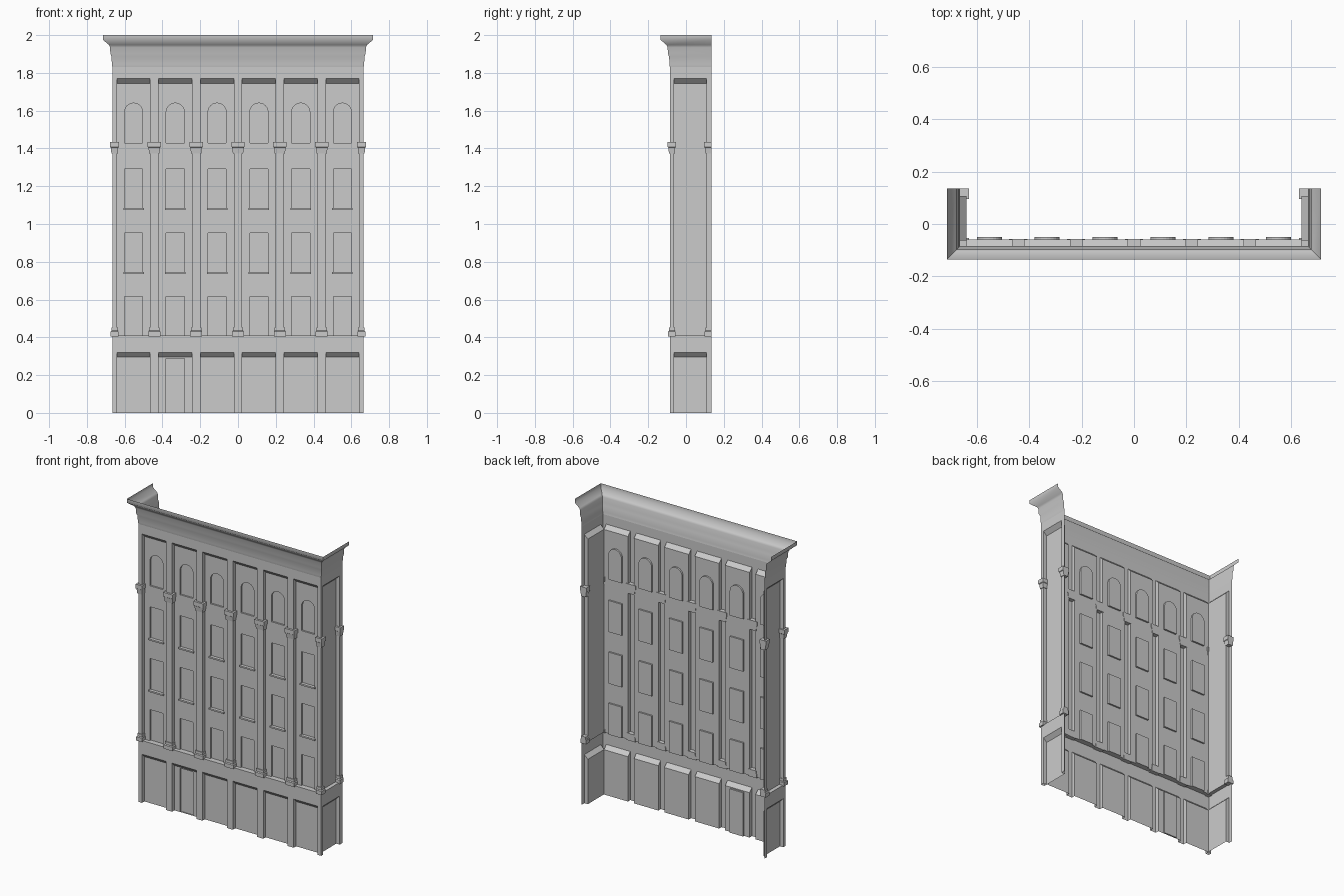
import bpy, bmesh, math
from mathutils import Vector

if "Cube" in bpy.data.objects:
    bpy.data.objects.remove(bpy.data.objects["Cube"])

X, Y, BACK = 0.665, -0.085, 0.135      # outer wall planes
D = 0.025                              # bay recess depth
WD = D + 0.011                         # window recess depth
WIN = 0.048                            # window half width
PIERS = [-0.6645 + 0.2215 * i for i in range(7)]
BAYS = [(-0.64 if i == 0 else PIERS[i] + 0.022,
         0.64 if i == 5 else PIERS[i + 1] - 0.022) for i in range(6)]


# Wall coordinates: u along the wall, v up, d inward
def front(u, v, d): return Vector((u, Y + d, v))
def right(u, v, d): return Vector((X - d, u, v))
def left(u, v, d): return Vector((-X + d, u, v))


def face(bm, pts, eye, m):
    """Polygon whose normal is turned towards the point eye."""
    f = bm.faces.new([bm.verts.new(m(*p)) for p in pts])
    f.normal_update()
    if f.normal.dot(m(*eye) - f.calc_center_median()) < 0:
        f.normal_flip()


def rect(bm, u0, u1, v0, v1, d, m):
    if v1 - v0 > 1e-5:
        face(bm, [(u0, v0, d), (u1, v0, d), (u1, v1, d), (u0, v1, d)],
             ((u0 + u1) / 2, (v0 + v1) / 2, d - 1), m)


def finish(bm, name, smooth=False):
    bmesh.ops.remove_doubles(bm, verts=bm.verts[:], dist=1e-5)
    me = bpy.data.meshes.new(name)
    bm.to_mesh(me)
    bm.free()
    ob = bpy.data.objects.new(name, me)
    bpy.context.collection.objects.link(ob)
    if smooth:
        bpy.ops.object.select_all(action='DESELECT')
        ob.select_set(True)
        bpy.context.view_layer.objects.active = ob
        bpy.ops.object.shade_smooth_by_angle(angle=math.radians(50))
    return ob


def reveal(bm, u0, u1, v0, v1, m, floor):
    """Side jambs, sloped head and optional ledge of a recessed bay."""
    eye = ((u0 + u1) / 2, (v0 + v1) / 2, -0.05)
    h = v1 - 0.025
    for u in (u0, u1):
        face(bm, [(u, v0, 0), (u, v0, D), (u, h, D), (u, v1, 0)], eye, m)
    face(bm, [(u0, v1, 0), (u1, v1, 0), (u1, h, D), (u0, h, D)], eye, m)
    if floor:
        face(bm, [(u0, v0, 0), (u1, v0, 0), (u1, v0, D), (u0, v0, D)], eye, m)


def arch(c, top, d):
    """Half-round head points, left to right."""
    return [(c - WIN * math.cos(math.pi * i / 12),
             top - WIN + WIN * math.sin(math.pi * i / 12), d) for i in range(13)]


def bay_wall(bm, u0, u1, v0, v1, windows, m):
    """Recessed wall with set-back windows (bottom, top, arched)."""
    c, z = (u0 + u1) / 2, v0
    if not windows:
        return rect(bm, u0, u1, v0, v1, D, m)
    rect(bm, u0, c - WIN, v0, v1, D, m)
    rect(bm, c + WIN, u1, v0, v1, D, m)
    for n, (b, t, arched) in enumerate(windows):
        rect(bm, c - WIN, c + WIN, z, b, D, m)
        head = arch(c, t, D) if arched else [(c - WIN, t, D), (c + WIN, t, D)]
        loop = [(c - WIN, b, D)] + head + [(c + WIN, b, D)]
        deep = [(u, v, WD) for u, v, _ in loop]
        for i in range(len(loop)):
            j = (i + 1) % len(loop)
            face(bm, [loop[i], loop[j], deep[j], deep[i]],
                 (c, (b + t) / 2, D - 0.01), m)
        face(bm, deep, (c, b, -1), m)
        z = t
        if arched:                     # spandrels over the arch
            for a, e in zip(head, head[1:]):
                face(bm, [a, e, (e[0], v1, D), (a[0], v1, D)], (c, t, -1), m)
            z = v1
    rect(bm, c - WIN, c + WIN, z, v1, D, m)


def wall(name, m, ends, bays, windows, door=None):
    bm = bmesh.new()
    edges = [ends[0]] + [u for b in bays for u in b] + [ends[1]]
    for a, b in zip(edges[::2], edges[1::2]):          # piers
        rect(bm, a, b, 0, 1.83, 0, m)
    for i, (a, b) in enumerate(bays):
        rect(bm, a, b, 0.32, 0.41, 0, m)
        rect(bm, a, b, 1.77, 1.83, 0, m)
        reveal(bm, a, b, 0, 0.32, m, False)
        reveal(bm, a, b, 0.41, 1.77, m, True)
        bay_wall(bm, a, b, 0, 0.295, [(0, 0.288, False)] if i == door else [], m)
        bay_wall(bm, a, b, 0.41, 1.745, windows, m)
    return finish(bm, name)


WINDOWS = [(0.41, 0.615, False), (0.745, 0.952, False),
           (1.085, 1.292, False), (1.43, 1.64, True)]
wall("front_wall", front, (-X, X), BAYS, WINDOWS, door=1)
wall("right_wall", right, (Y, BACK), [(-0.063, 0.108)], [])
wall("left_wall", left, (Y, BACK), [(-0.063, 0.108)], [])


def stack(bm, levels):
    """Open-backed block through rectangles (x0, x1, y0, y1, z)."""
    rings = [[bm.verts.new((x, y, z)) for x, y in
              ((x0, y0), (x1, y0), (x1, y1), (x0, y1))]
             for x0, x1, y0, y1, z in levels]
    for a, b in zip(rings, rings[1:]):
        for i in range(4):
            j = (i + 1) % 4
            bm.faces.new((a[i], a[j], b[j], b[i]))
    bm.faces.new(rings[0][::-1])
    bm.faces.new(rings[-1])


# Window sills
bm = bmesh.new()
for a, b in BAYS:
    c = (a + b) / 2
    for z in (0.745, 1.085):
        box = (c - 0.054, c + 0.054, Y + D - 0.01, Y + D)
        stack(bm, [box + (z - 0.01,), box + (z,)])
finish(bm, "window_sills")


def trim(name, steps):
    """Blocks on every pier; steps are (growth beyond the pier, height)."""
    bm = bmesh.new()
    for p in PIERS[1:-1]:
        stack(bm, [(p - 0.022 - g, p + 0.022 + g, Y - g, Y + D + 0.003, z)
                   for g, z in steps])
    for s in (-1, 1):
        for y0, y1, fr, bk in ((Y, -0.063, 1, 1), (0.108, BACK, 1, 0)):
            stack(bm, [(*sorted((s * (X + g), s * (0.64 - g * 0.7))),
                        y0 - g * fr, y1 + g * bk * 0.7, z) for g, z in steps])
    finish(bm, name)


trim("pier_capitals", [(0.005, 1.373), (0.009, 1.405), (0.013, 1.408), (0.013, 1.435)])
trim("pier_bases", [(0.010, 0.405), (0.010, 0.43), (0.005, 0.435), (0.005, 0.452)])

# Cornice: profile (projection, height) swept round three sides
PROFILE = [(0, 1.83), (0.003, 1.845), (0.004, 1.885), (0.011, 1.902),
           (0.012, 1.935), (0.018, 1.948), (0.05, 1.975), (0.05, 2.0)]
bm = bmesh.new()
rows = [[bm.verts.new(p) for p in ((-X - o, BACK, z), (-X - o, Y - o, z),
                                   (X + o, Y - o, z), (X + o, BACK, z))]
        for o, z in PROFILE]
for a, b in zip(rows, rows[1:]):
    for i in range(3):
        bm.faces.new((a[i], a[i + 1], b[i + 1], b[i]))
finish(bm, "cornice", smooth=True)
